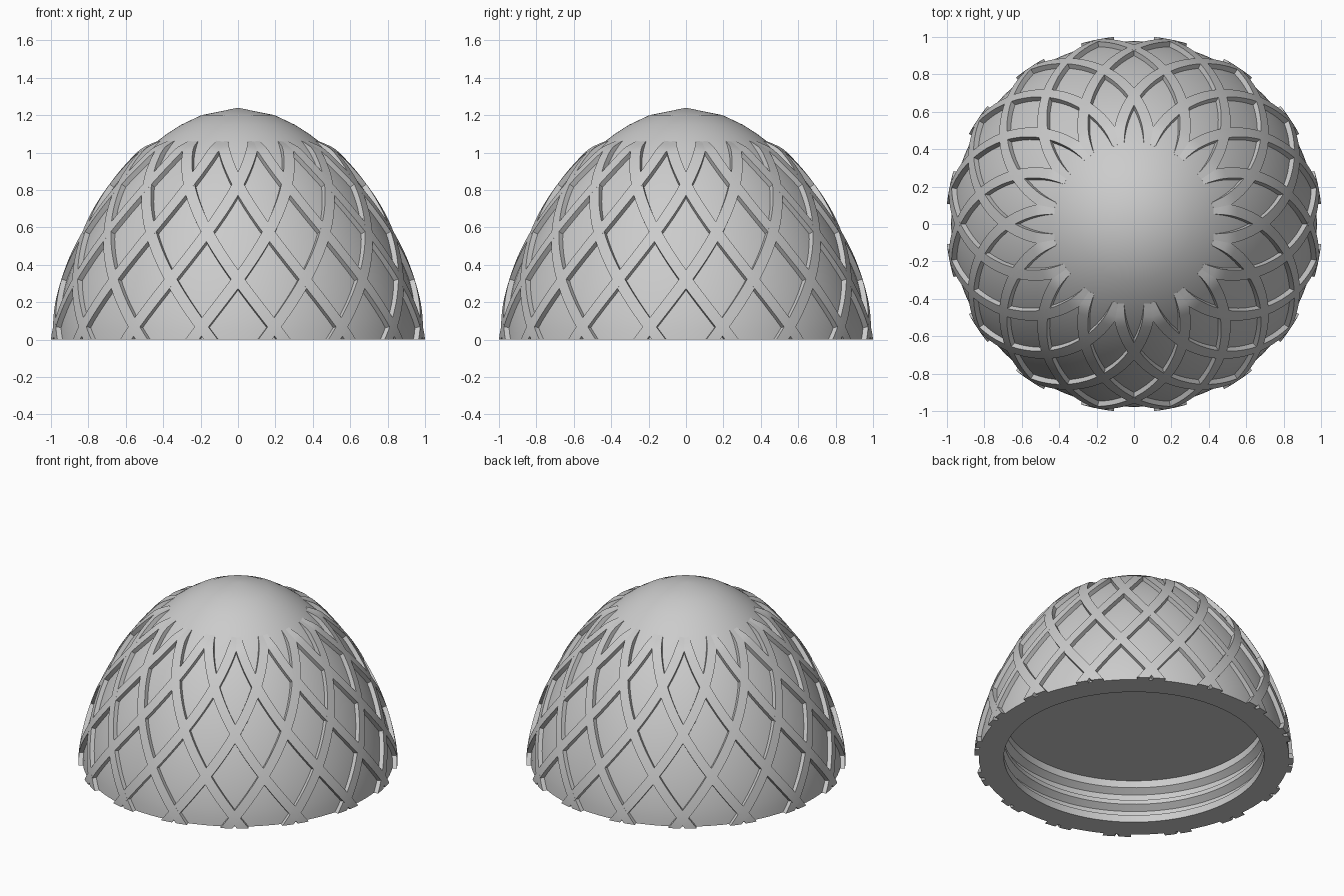
import bpy, bmesh, math
from mathutils import Vector

if "Cube" in bpy.data.objects:
    bpy.data.objects.remove(bpy.data.objects["Cube"], do_unlink=True)

HEIGHT, RADIUS = 1.24, 0.978
STRANDS, STEP = 16, math.pi / 16      # strands per direction, half spacing
ROW, FIRST = 0.25, 0.065              # height between crossing rows, lowest row
WIDTH, RAISE, SINK = 0.06, 0.028, 0.03
TOP = 1.06

grey = bpy.data.materials.new("light grey")
grey.use_nodes = True
grey.diffuse_color = (0.6, 0.6, 0.6, 1)
grey.node_tree.nodes["Principled BSDF"].inputs["Base Color"].default_value = (0.6, 0.6, 0.6, 1)


def radius(z):
    return RADIUS * (1 - (max(z, 0) / HEIGHT) ** 1.6) ** 0.54


def surface(angle, z):
    r = radius(z)
    return Vector((r * math.sin(angle), -r * math.cos(angle), z))


def normal(angle, z):
    slope = (radius(z + 0.01) - radius(z - 0.01)) / 0.02
    return Vector((math.sin(angle), -math.cos(angle), -slope)).normalized()


def finish(bm, name):
    bmesh.ops.recalc_face_normals(bm, faces=bm.faces)
    mesh = bpy.data.meshes.new(name)
    bm.to_mesh(mesh)
    bm.free()
    mesh.materials.append(grey)
    obj = bpy.data.objects.new(name, mesh)
    bpy.context.collection.objects.link(obj)
    bpy.ops.object.select_all(action="DESELECT")
    obj.select_set(True)
    bpy.context.view_layer.objects.active = obj
    bpy.ops.object.shade_smooth_by_angle(angle=math.radians(30))
    return obj


# Dome shell: revolved outer curve, flat rim, threaded socket and flat ceiling
outer = [(0, HEIGHT)] + [(radius(z), z) for z in
                         [1.2, 1.15, 1.1] + [1.05 * (1 - i / 20) for i in range(21)]]
socket = [(0.82, 0), (0.82, 0.05), (0.86, 0.07), (0.86, 0.1), (0.82, 0.13),
          (0.82, 0.16), (0.86, 0.18), (0.86, 0.22), (0.82, 0.25), (0.82, 0.3), (0, 0.3)]
bm = bmesh.new()
points = [bm.verts.new((r, 0, z)) for r, z in outer + socket]
edges = [bm.edges.new(pair) for pair in zip(points, points[1:])]
bmesh.ops.spin(bm, geom=points + edges, cent=(0, 0, 0), axis=(0, 0, 1),
               angle=2 * math.pi, steps=96, use_merge=True)
bmesh.ops.remove_doubles(bm, verts=bm.verts, dist=0.0005)
finish(bm, "dome_shell")


# Raised lattice: strands winding both ways, sinking into the smooth crown
def add_strand(bm, start, turn):
    rings, count = [], 48
    for i in range(count + 1):
        z = -0.06 + (TOP + 0.06) * i / count
        angle = start + turn * STEP * (z - FIRST) / ROW
        ahead = angle + turn * STEP * 0.01 / ROW
        n = normal(angle, z)
        along = (surface(ahead, z + 0.01) - surface(angle, z))
        if z < 0:
            along.z = 0.01
        side = n.cross(along).normalized() * (WIDTH / 2)
        lift = RAISE * min(1, max(0, (TOP - z) / 0.06))
        centre = surface(angle, z)
        ring = []
        for s, h in ((-1, -SINK), (-1, lift), (0, lift), (1, lift), (1, -SINK)):
            p = centre + s * side
            # Keep the strip's edges wrapped on the round surface
            flat = Vector((p.x, p.y)).length
            target = radius(p.z)
            p.x *= target / flat
            p.y *= target / flat
            ring.append(bm.verts.new(p + n * h))
        rings.append(ring)
    for a, b in zip(rings, rings[1:]):
        for j in range(5):
            k = (j + 1) % 5
            bm.faces.new((a[j], a[k], b[k], b[j]))
    bm.faces.new(rings[0])
    bm.faces.new(rings[-1])


for name, turn in (("right_winding_ribs", 1), ("left_winding_ribs", -1)):
    bm = bmesh.new()
    for i in range(STRANDS):
        add_strand(bm, STEP * (2 * i + 1), turn)
    # Trim flush with the rim
    bmesh.ops.bisect_plane(bm, geom=bm.verts[:] + bm.edges[:] + bm.faces[:],
                           plane_co=(0, 0, 0), plane_no=(0, 0, 1), clear_inner=True)
    bmesh.ops.holes_fill(bm, edges=[e for e in bm.edges if e.is_boundary], sides=0)
    finish(bm, name)
